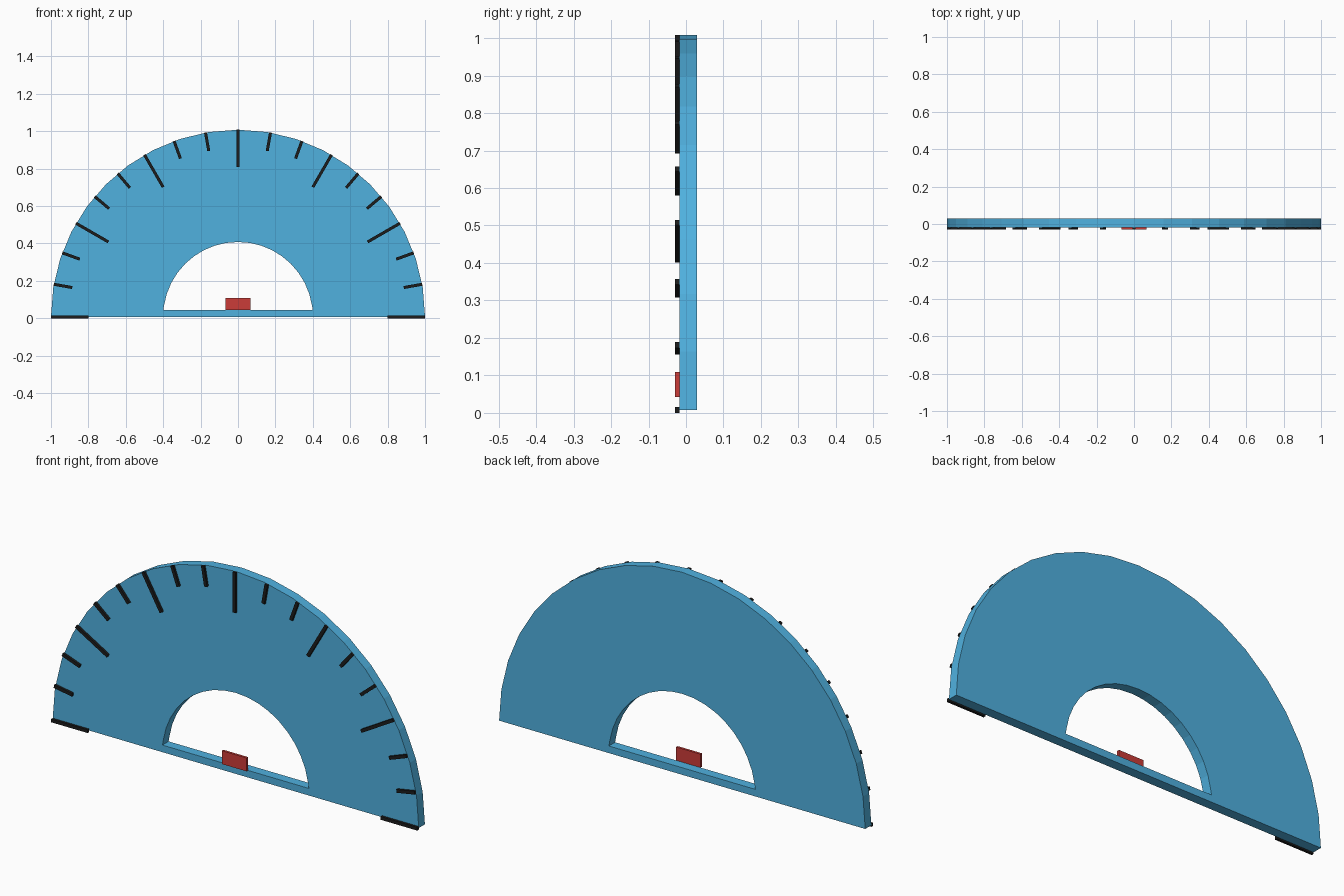
import bpy, bmesh, math
from mathutils import Matrix

if "Cube" in bpy.data.objects:
    bpy.data.objects.remove(bpy.data.objects["Cube"])

BASE = 0.008                  # height of the protractor's centre line
FRONT, MID, BACK = -0.03, -0.018, 0.03
SEGMENTS = 20


def material(name, rgb):
    m = bpy.data.materials.new(name)
    m.diffuse_color = (*rgb, 1)
    m.use_nodes = True
    m.node_tree.nodes["Principled BSDF"].inputs["Base Color"].default_value = m.diffuse_color
    return m


def add_object(name, bm, mat):
    bmesh.ops.recalc_face_normals(bm, faces=bm.faces[:])
    mesh = bpy.data.meshes.new(name)
    bm.to_mesh(mesh)
    bm.free()
    mesh.materials.append(mat)
    obj = bpy.data.objects.new(name, mesh)
    bpy.context.collection.objects.link(obj)
    return obj


def add_box(bm, x0, x1, z0, z1, turn=0.0):
    """Box on the front face, turned about the protractor centre."""
    matrix = (Matrix.Translation((0, 0, BASE))
              @ Matrix.Rotation(-turn, 4, 'Y')
              @ Matrix.Translation(((x0 + x1) / 2, (FRONT + MID) / 2, (z0 + z1) / 2))
              @ Matrix.Diagonal((x1 - x0, MID - FRONT, z1 - z0, 1)))
    bmesh.ops.create_cube(bm, size=1, matrix=matrix)


blue = material("blue_plastic", (0.08, 0.44, 0.74))
black = material("black_marks", (0.012, 0.012, 0.012))
red = material("red_marker", (0.6, 0.045, 0.04))

# Half-disc body with a half-round window, bridged between two closed outlines
bm = bmesh.new()
angles = [math.pi * i / SEGMENTS for i in range(SEGMENTS + 1)]
outer = [bm.verts.new((math.cos(a), MID, BASE + math.sin(a))) for a in angles]
inner = [bm.verts.new((0.4 * math.cos(a), MID, BASE + max(0.035, 0.4 * math.sin(a))))
         for a in angles]
count = len(angles)
faces = []
for i in range(count):
    j = (i + 1) % count
    faces.append(bm.faces.new((outer[i], outer[j], inner[j], inner[i])))
result = bmesh.ops.extrude_face_region(bm, geom=faces, use_keep_orig=True)
moved = [g for g in result["geom"] if isinstance(g, bmesh.types.BMVert)]
bmesh.ops.translate(bm, verts=moved, vec=(0, BACK - MID, 0))
add_object("protractor_body", bm, blue)

# Degree marks every 10 degrees, longer every 30
bm = bmesh.new()
for degrees in range(0, 181, 10):
    start = 0.8 if degrees % 30 == 0 else 0.9
    add_box(bm, start, 1.0, -0.008, 0.008, math.radians(degrees))
add_object("degree_marks", bm, black)

# Red marker at the centre
bm = bmesh.new()
add_box(bm, -0.067, 0.067, 0.035, 0.101)
add_object("centre_marker", bm, red)
